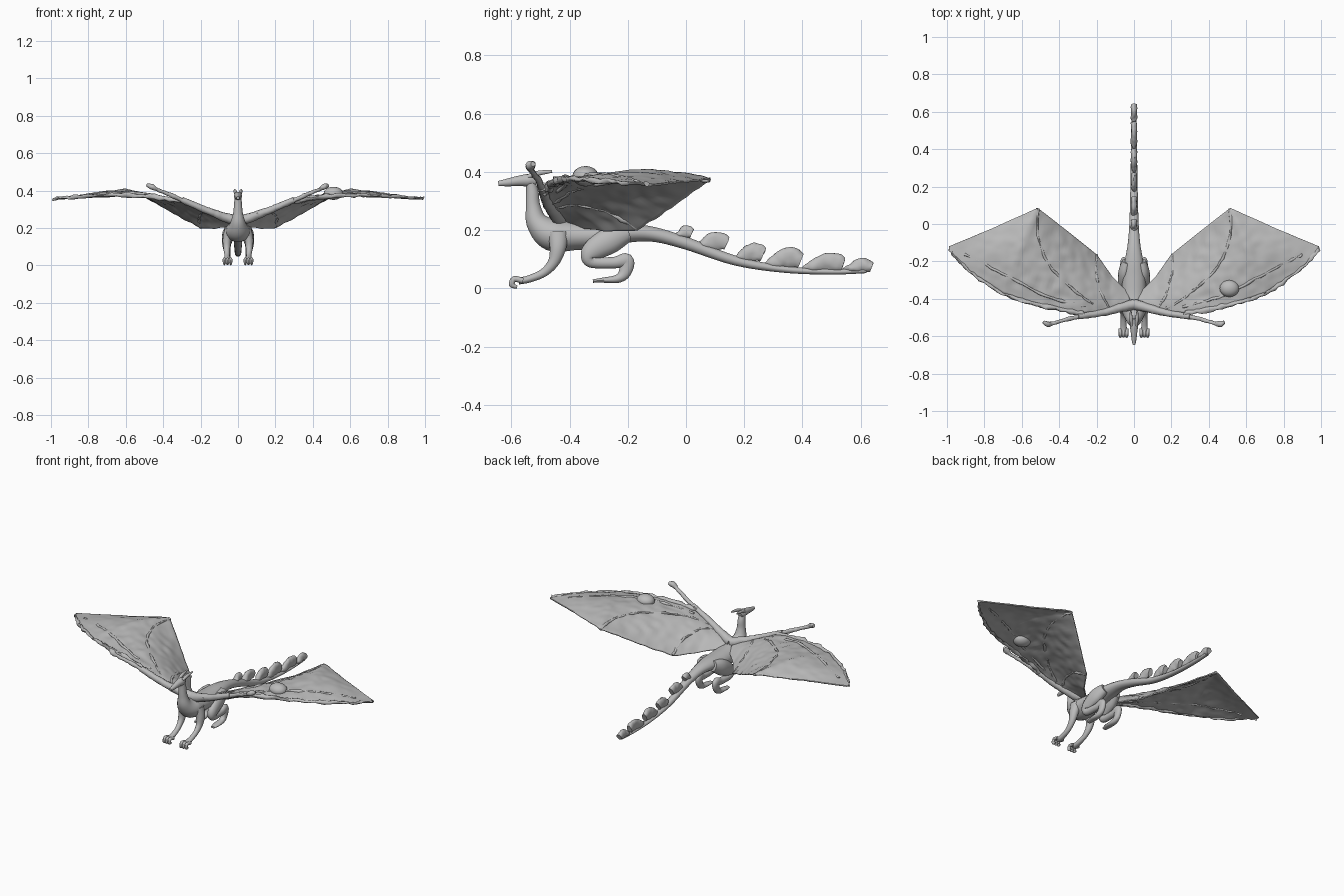
import bpy, bmesh, math
from mathutils import Vector, noise

cube = bpy.data.objects.get("Cube")
if cube:
    bpy.data.objects.remove(cube)

stone = bpy.data.materials.new("stone_grey")
stone.use_nodes = True
GREY = (0.5, 0.5, 0.5, 1)
stone.diffuse_color = GREY
stone.node_tree.nodes["Principled BSDF"].inputs["Base Color"].default_value = GREY


def finish(bm, name, angle=50):
    """Turn a bmesh into a smooth-shaded object that keeps sharp edges."""
    bmesh.ops.recalc_face_normals(bm, faces=bm.faces[:])
    for face in bm.faces:
        face.smooth = True
    mesh = bpy.data.meshes.new(name)
    bm.to_mesh(mesh)
    bm.free()
    mesh.materials.append(stone)
    mesh.set_sharp_from_angle(angle=math.radians(angle))
    obj = bpy.data.objects.new(name, mesh)
    bpy.context.scene.collection.objects.link(obj)
    return obj


def smooth_path(points, steps):
    """Catmull-Rom interpolation of tuples of any size."""
    pts = [points[0]] + list(points) + [points[-1]]
    out = []
    for quad in zip(pts, pts[1:], pts[2:], pts[3:]):
        for i in range(steps):
            t = i / steps
            out.append([b + (c - a) * t / 2 + (2 * a - 5 * b + 4 * c - d) * t * t / 2
                        + (3 * b - a - 3 * c + d) * t ** 3 / 2 for a, b, c, d in zip(*quad)])
    return out + [list(points[-1])]


def tube(name, points, ref=(1, 0, 0), rough=0.0, sides=14, steps=6):
    """Loft ellipses along a path of (x, y, z, half width, half height)."""
    path = smooth_path(points, steps)
    spine = [Vector(p[:3]) for p in path]
    bm = bmesh.new()
    rings = []
    for i, p in enumerate(path):
        tangent = (spine[min(i + 1, len(path) - 1)] - spine[max(i - 1, 0)]).normalized()
        side = Vector(ref)
        side = (side - tangent * side.dot(tangent)).normalized()
        up = tangent.cross(side)
        ring = []
        for k in range(sides):
            a = math.tau * k / sides
            v = spine[i] + side * (math.cos(a) * max(p[3], 0.003)) + up * (math.sin(a) * max(p[4], 0.003))
            ring.append(bm.verts.new(v + noise.noise_vector(v * 45) * rough))
        rings.append(ring)
    for r, s in zip(rings, rings[1:]):
        for k in range(sides):
            n = (k + 1) % sides
            bm.faces.new((r[k], r[n], s[n], s[k]))
    bm.faces.new(rings[0])
    bm.faces.new(rings[-1])
    return finish(bm, name)


def ball(name, centre, size):
    bm = bmesh.new()
    bmesh.ops.create_uvsphere(bm, u_segments=20, v_segments=12, radius=1)
    for v in bm.verts:
        v.co = Vector([c + a * s for c, a, s in zip(centre, v.co, size)])
    return finish(bm, name)


# Torso, neck and tail along the centre line
tube("body", [
    (0, -0.535, 0.365, .018, .016), (0, -0.528, 0.33, .021, .022), (0, -0.525, 0.28, .026, .026),
    (0, -0.51, 0.225, .042, .04), (0, -0.46, 0.185, .066, .058), (0, -0.38, 0.18, .064, .05),
    (0, -0.29, 0.182, .062, .044), (0, -0.2, 0.19, .05, .034), (0, -0.11, 0.185, .034, .026),
    (0, 0, 0.155, .025, .022), (0, 0.17, 0.095, .02, .017), (0, 0.34, 0.065, .017, .012),
    (0, 0.5, 0.057, .015, .01), (0, 0.62, 0.06, .012, .008)])
tube("head", [
    (0, -0.645, 0.36, .008, .009), (0, -0.61, 0.364, .014, .014), (0, -0.575, 0.369, .018, .018),
    (0, -0.54, 0.371, .022, .022), (0, -0.515, 0.366, .014, .015)])

# Leaf-shaped fins leaning back along the tail
FINS = [(-.04, .02, .17, .215), (.03, .14, .13, .193), (.17, .265, .09, .155),
        (.27, .395, .07, .14), (.4, .54, .058, .122), (.54, .637, .055, .103)]
for n, (y0, y1, base, top) in enumerate(FINS):
    fin = [(0, y0, base + .01, .004, .006)]
    for t, h in [(.25, .6), (.55, .97), (.8, 1), (1, .75)]:
        high = base + (top - base) * h
        fin.append((0, y0 + (y1 - y0) * t, (base + high) / 2, .016, (high - base) / 2))
    tube(f"tail_fin_{n + 1}", fin, rough=.004)

# Legs, feet and horns, both sides
for s, side in ((1, "left"), (-1, "right")):
    tube(f"{side}_front_leg", [
        (s * .045, -0.44, 0.19, .028, .036), (s * .058, -0.44, 0.14, .024, .029),
        (s * .06, -0.455, 0.09, .018, .02), (s * .058, -0.49, 0.053, .014, .015),
        (s * .056, -0.54, 0.032, .016, .013), (s * .056, -0.575, 0.025, .02, .012)])
    tube(f"{side}_hind_leg", [
        (s * .04, -0.2, 0.19, .025, .03), (s * .052, -0.26, 0.165, .032, .046),
        (s * .06, -0.325, 0.125, .026, .036), (s * .06, -0.325, 0.092, .02, .022),
        (s * .058, -0.25, 0.088, .018, .02), (s * .056, -0.205, 0.095, .017, .026),
        (s * .056, -0.21, 0.055, .016, .022), (s * .056, -0.235, 0.033, .018, .015),
        (s * .056, -0.285, 0.028, .02, .009), (s * .056, -0.32, 0.025, .013, .006)])
    for n, off in enumerate((-.017, 0, .017)):
        x = s * .056 + off
        tube(f"{side}_front_toe_{n + 1}", [(x, -.56, .026, .01, .01), (x, -.59, .032, .009, .01),
                                           (x, -.598, .012, .008, .01), (x, -.58, .005, .004, .005)],
             steps=4, sides=8)
    tube(f"{side}_horn", [(s * .012, -.545, .382, .008, .008), (s * .015, -.51, .395, .009, .009),
                          (s * .018, -.46, .402, .004, .005)], steps=4)

# Wings: a sheet lofted between a leading and a trailing edge
LEAD = [(.02, -.42, .235), (.14, -.465, .28), (.3, -.475, .345), (.5, -.435, .37),
        (.7, -.37, .375), (.88, -.25, .365), (.99, -.135, .356)]
TRAIL = [(.03, -.37, .21), (.12, -.28, .2), (.2, -.165, .2), (.355, -.04, .285),
         (.515, .085, .375), (.76, -.025, .365), (.99, -.12, .354)]
COLS, ROWS = 72, 40


def on_edge(edge, u):
    f = min(u * (len(edge) - 1), len(edge) - 1.001)
    i = int(f)
    return Vector(edge[i]).lerp(Vector(edge[i + 1]), f - i)


def on_sheet(u, v):
    """Point on the wing; u runs 0-1 out to the tip, v runs 0-1 backwards."""
    p = on_edge(LEAD, u).lerp(on_edge(TRAIL, u), v)
    p.z += .04 * math.sin(math.pi * v) * math.sin(math.pi * min(u * 1.1, 1))
    p.z += .007 * noise.noise(p * 22) * math.sin(math.pi * u)
    return p


def bone(name, s, pts, rough):
    """Round tube through (x, y, z, radius), flipped to side s."""
    tube(name, [(s * x, y, z, r, r) for x, y, z, r in pts], (0, 0, 1), rough, 10, 8)


RIBS = {"middle": [(.2, .05), (.36, .3), (.52, .5), (.62, .75), (.665, 1)],
        "inner": [(.15, .05), (.22, .4), (.3, .75), (.335, 1)],
        "outer": [(.3, .1), (.5, .14), (.7, .2), (.9, .3)]}

for s, side in ((1, "left"), (-1, "right")):
    bm = bmesh.new()
    grid = []
    for i in range(COLS + 1):
        spots = [on_sheet(i / COLS, j / ROWS) for j in range(ROWS + 1)]
        grid.append([bm.verts.new((s * p.x, p.y, p.z)) for p in spots])
    for a, b in zip(grid, grid[1:]):
        for j in range(ROWS):
            bm.faces.new((a[j], b[j], b[j + 1], a[j + 1]))
    sheet = finish(bm, f"{side}_wing_membrane", 60)
    thick = sheet.modifiers.new("thickness", "SOLIDIFY")
    thick.thickness = .007
    thick.offset = 0

    # Arm, leading finger, thumb and raised ribs
    bone(f"{side}_wing_arm", s, [(0, -.43, .235, .03), (.08, -.45, .26, .024),
                                 (.17, -.475, .295, .019), (.3, -.495, .35, .016)], .003)
    finger = [(.27, -.487, .335)] + LEAD[2:]
    bone(f"{side}_wing_finger", s, [(x, y, z, .016 - .009 * x) for x, y, z in finger], .011)
    bone(f"{side}_wing_thumb", s, [(.27, -.49, .335, .012), (.36, -.51, .375, .011),
                                   (.43, -.53, .405, .01), (.46, -.535, .42, .016),
                                   (.485, -.525, .428, .008)], .004)
    for rib, spots in RIBS.items():
        bone(f"{side}_wing_{rib}_rib", s, [(*on_sheet(u, v), .007) for u, v in spots], .007)

# Domed swelling on one wing
ball("left_wing_swelling", (.51, -.345, .385), (.052, .045, .035))
